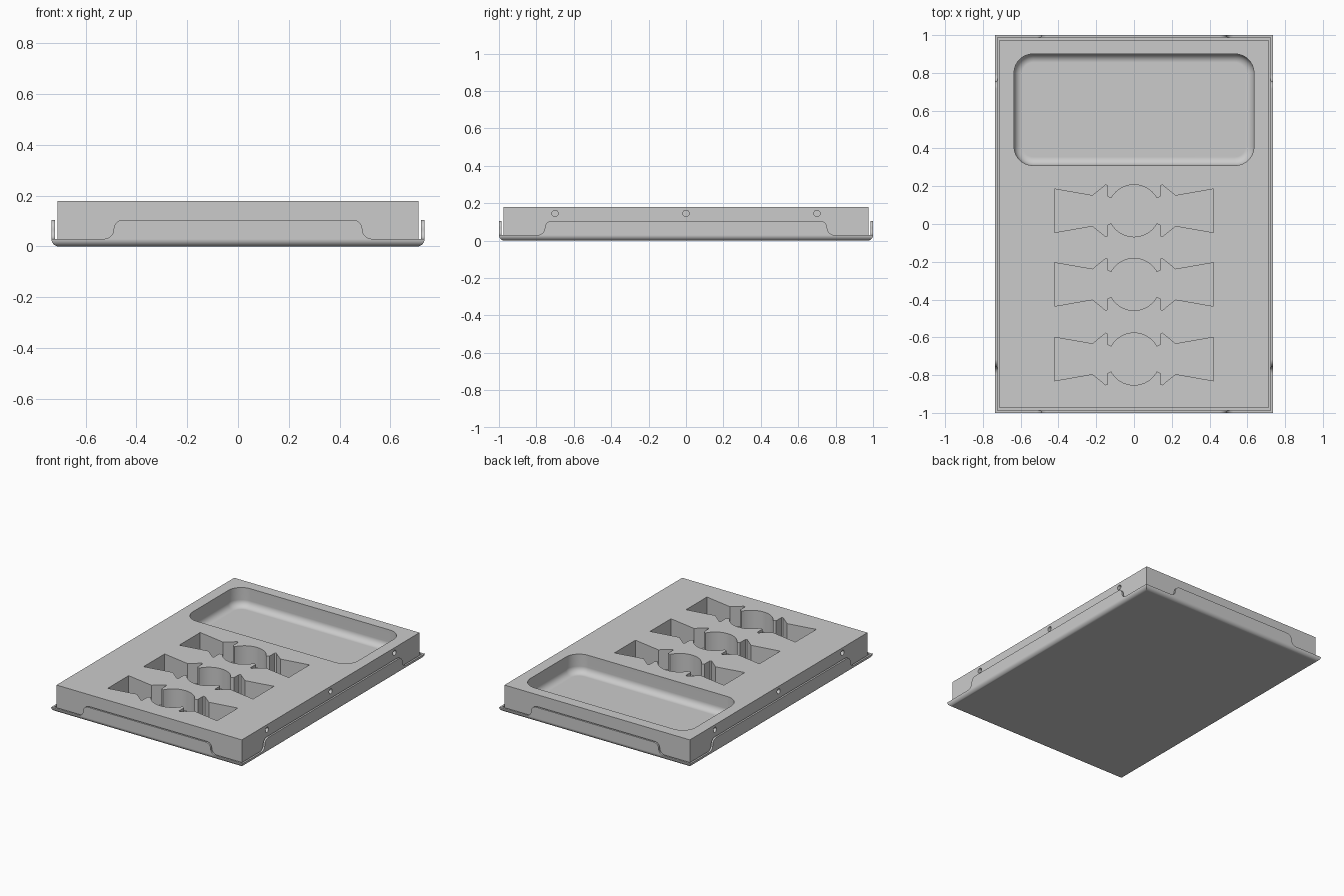
import bpy, bmesh, math
from mathutils import Vector

if "Cube" in bpy.data.objects:
    bpy.data.objects.remove(bpy.data.objects["Cube"], do_unlink=True)

grey = bpy.data.materials.new("plain_grey")
grey.use_nodes = True
colour = (0.6, 0.6, 0.6, 1)
grey.diffuse_color = colour
grey.node_tree.nodes["Principled BSDF"].inputs["Base Color"].default_value = colour


def make_object(name, bm):
    bmesh.ops.recalc_face_normals(bm, faces=bm.faces)
    mesh = bpy.data.meshes.new(name)
    bm.to_mesh(mesh)
    bm.free()
    mesh.materials.append(grey)
    obj = bpy.data.objects.new(name, mesh)
    bpy.context.collection.objects.link(obj)
    return obj


def prism(points, direction):
    """Closed prism made from a flat outline of 3D points."""
    bm = bmesh.new()
    face = bm.faces.new([bm.verts.new(p) for p in points])
    top = bmesh.ops.extrude_face_region(bm, geom=[face])["geom"]
    bmesh.ops.translate(bm, vec=direction,
                        verts=[v for v in top if isinstance(v, bmesh.types.BMVert)])
    return bm


def box(x0, x1, y0, y1, z0, z1):
    corners = [(x0, y0, z0), (x1, y0, z0), (x1, y1, z0), (x0, y1, z0)]
    return prism(corners, (0, 0, z1 - z0))


def round_edges(bm, radius, segments, chosen):
    edges = [e for e in bm.edges if chosen(e)]
    bmesh.ops.bevel(bm, geom=edges, offset=radius, segments=segments,
                    profile=0.5, affect="EDGES", clamp_overlap=True)


def at_height(z):
    return lambda e: all(abs(v.co.z - z) < 1e-5 for v in e.verts)


def is_upright(e):
    return abs(e.verts[0].co.z - e.verts[1].co.z) > 0.01


def cut(obj, cutters):
    for cutter in cutters:
        cutter.hide_render = True
        mod = obj.modifiers.new("cut", "BOOLEAN")
        mod.operation = "DIFFERENCE"
        mod.solver = "EXACT"
        mod.object = cutter
        bpy.context.view_layer.objects.active = obj
        bpy.ops.object.modifier_apply(modifier=mod.name)
        bpy.data.objects.remove(cutter, do_unlink=True)


def finish(obj):
    bpy.ops.object.select_all(action="DESELECT")
    obj.select_set(True)
    bpy.context.view_layer.objects.active = obj
    bpy.ops.object.shade_smooth_by_angle(angle=math.radians(30))
    mod = obj.modifiers.new("clean_normals", "WEIGHTED_NORMAL")
    mod.keep_sharp = True


HALF_X, HALF_Y = 0.735, 1.0          # tray
BODY_X, BODY_Y = 0.712, 0.975        # insert block
WALL, FLOOR, LOW, HIGH, TOP = 0.013, 0.022, 0.03, 0.105, 0.18

# Tray with a rounded bottom edge
bm = box(-HALF_X, HALF_X, -HALF_Y, HALF_Y, 0, HIGH)
round_edges(bm, 0.029, 6, at_height(0))
tray = make_object("tray", bm)
cavity = make_object("cavity_cutter", box(WALL - HALF_X, HALF_X - WALL, WALL - HALF_Y,
                                          HALF_Y - WALL, FLOOR, 0.3))


# Walls step down in an S-curve towards every corner
def step_outline(middle, end):
    r = (HIGH - LOW) / 2
    pts = [(middle - r, 0.2), (middle - r, HIGH)]
    turns = [math.pi / 2 * i / 8 for i in range(1, 9)]
    pts += [(middle - r + r * math.sin(a), HIGH - r + r * math.cos(a)) for a in turns]
    pts += [(middle + r - r * math.cos(a), LOW + r - r * math.sin(a)) for a in turns]
    return pts + [(end, LOW), (end, 0.2)]


steps = []
for side in (-1, 1):
    for end in (-1, 1):
        front = [(side * u, end * (HALF_Y - 0.018), z) for u, z in step_outline(0.49, 0.8)]
        steps.append(make_object("step_cutter", prism(front, (0, end * 0.1, 0))))
        flank = [(side * (HALF_X - 0.018), end * u, z) for u, z in step_outline(0.755, 1.1)]
        steps.append(make_object("step_cutter", prism(flank, (side * 0.1, 0, 0))))
cut(tray, [cavity] + steps)
finish(tray)

# Insert block
block = make_object("insert_block", box(-BODY_X, BODY_X, -BODY_Y, BODY_Y, 0.02, TOP))
cutters = []

# Large rounded pocket
POCKET = 0.05
bm = box(-0.635, 0.635, 0.31, 0.90, POCKET, 0.3)
round_edges(bm, 0.1, 10, is_upright)
round_edges(bm, 0.045, 6, at_height(POCKET))
cutters.append(make_object("pocket_cutter", bm))


# Three recesses: a round centre with barbed, flared ends
def recess_outline(cy):
    quarter = [(0.42, 0.115), (0.22, 0.08), (0.15, 0.137), (0.14, 0.133),
               (0.14, 0.075), (0.121, 0.066)]
    radius = math.hypot(*quarter[-1])
    start = math.atan2(0.066, 0.121)
    arc = [start + (math.pi - 2 * start) * i / 20 for i in range(1, 20)]
    upper = quarter + [(radius * math.cos(a), radius * math.sin(a)) for a in arc]
    upper += [(-x, y) for x, y in reversed(quarter)]
    whole = upper + [(-x, -y) for x, y in upper]
    return [(x, cy + y, 0.04) for x, y in whole]


for cy in (0.07, -0.32, -0.715):
    cutters.append(make_object("recess_cutter", prism(recess_outline(cy), (0, 0, 0.3))))

# Small round holes along both long sides
for side in (-1, 1):
    for y in (-0.7, 0, 0.7):
        ring = [Vector((side * (BODY_X - 0.03), y + 0.017 * math.cos(a), 0.145 + 0.017 * math.sin(a)))
                for a in (math.tau * i / 20 for i in range(20))]
        cutters.append(make_object("hole_cutter", prism(ring, (side * 0.1, 0, 0))))
cut(block, cutters)
finish(block)
